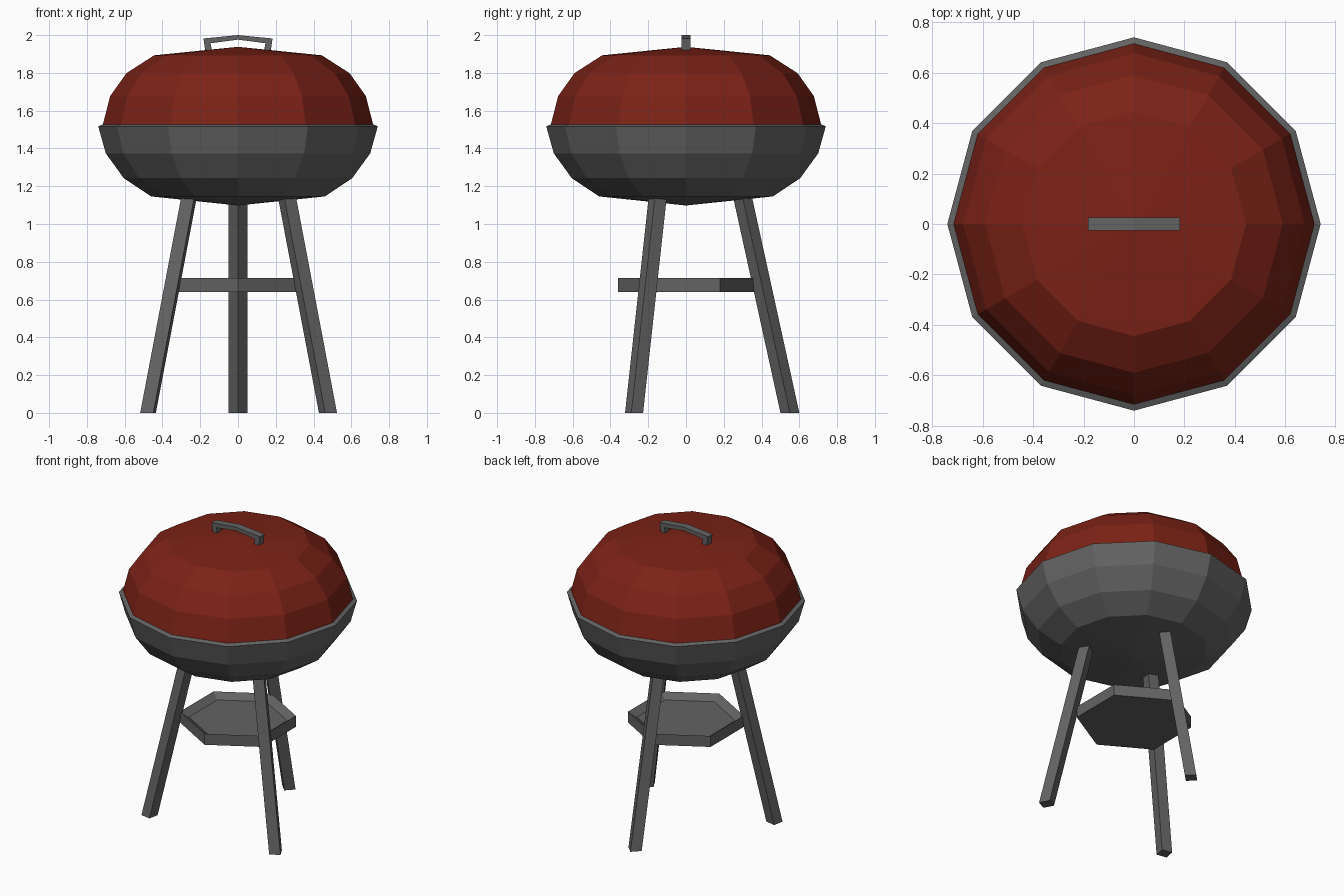
import bpy, bmesh
from math import sin, cos, tau, radians

if "Cube" in bpy.data.objects:
    bpy.data.objects.remove(bpy.data.objects["Cube"])


def make_mat(name, rgb):
    mat = bpy.data.materials.new(name)
    mat.diffuse_color = (*rgb, 1)
    mat.use_nodes = True
    mat.node_tree.nodes["Principled BSDF"].inputs["Base Color"].default_value = mat.diffuse_color
    return mat


red = make_mat("red_enamel", (0.20, 0.016, 0.008))
dark = make_mat("dark_metal", (0.125, 0.125, 0.125))


def add_object(name, bm, mat=dark):
    bmesh.ops.recalc_face_normals(bm, faces=bm.faces[:])
    me = bpy.data.meshes.new(name)
    bm.to_mesh(me)
    bm.free()
    ob = bpy.data.objects.new(name, me)
    bpy.context.collection.objects.link(ob)
    me.materials.append(mat)
    return ob


def lathe(name, profile, sides, start=0.0, mat=dark):
    """Spin (radius, z) points round z; radius 0 makes a pole."""
    bm = bmesh.new()
    rings = []
    for r, z in profile:
        if r == 0:
            rings.append([bm.verts.new((0, 0, z))] * sides)
        else:
            rings.append([bm.verts.new((r * cos(start + tau * i / sides),
                                        r * sin(start + tau * i / sides), z))
                          for i in range(sides)])
    for a, b in zip(rings, rings[1:]):
        for i in range(sides):
            j = (i + 1) % sides
            bm.faces.new(list(dict.fromkeys((a[i], a[j], b[j], b[i]))))
    # Close open ends with a flat cap
    for ring, point in ((rings[0], profile[0]), (rings[-1], profile[-1])):
        if point[0] > 0:
            bm.faces.new(ring)
    return add_object(name, bm, mat)


# Bowl with a narrow sloping rim
lathe("bowl", [(0, 1.098), (0.46, 1.146), (0.605, 1.243), (0.70, 1.374),
               (0.74, 1.517), (0.70, 1.533)], 12)

# Domed lid
lathe("lid", [(0.715, 1.528), (0.677, 1.677), (0.59, 1.799),
              (0.444, 1.893), (0, 1.938)], 12, mat=red)

# Hexagonal shelf with a shallow dished top
lathe("shelf", [(0.36, 0.64), (0.36, 0.715), (0.305, 0.68)], 6, radians(90))

# Three splayed square legs (name, position angle, section angle)
for name, deg, twist in (("back_leg", 90, 90), ("front_left_leg", 210, 214),
                         ("front_right_leg", 330, 343)):
    bm = bmesh.new()
    a, t = radians(deg), radians(twist)
    ends = []
    for r, z in ((0.55, 0.0), (0.30, 1.14)):
        ends.append([bm.verts.new((r * cos(a) + 0.05 * cos(t + tau * k / 4),
                                   r * sin(a) + 0.05 * sin(t + tau * k / 4), z))
                     for k in range(4)])
    for k in range(4):
        j = (k + 1) % 4
        bm.faces.new((ends[0][k], ends[0][j], ends[1][j], ends[1][k]))
    for ring in ends:
        bm.faces.new(ring)
    add_object(name, bm)

# Lid handle: bent bar outline extruded front to back
half = [(0.173, 1.915), (0.183, 1.982), (0, 2.0)]
inner = [(0, 1.976), (0.145, 1.957), (0.138, 1.915)]
outline = ([(-x, z) for x, z in half] + [(x, z) for x, z in half[1::-1]]
           + inner[::-1] + [(-x, z) for x, z in inner[1:]])
bm = bmesh.new()
face = bm.faces.new([bm.verts.new((x, -0.025, z)) for x, z in outline])
ext = bmesh.ops.extrude_face_region(bm, geom=[face])
bmesh.ops.translate(bm, vec=(0, 0.05, 0),
                    verts=[g for g in ext["geom"] if isinstance(g, bmesh.types.BMVert)])
add_object("handle", bm)
